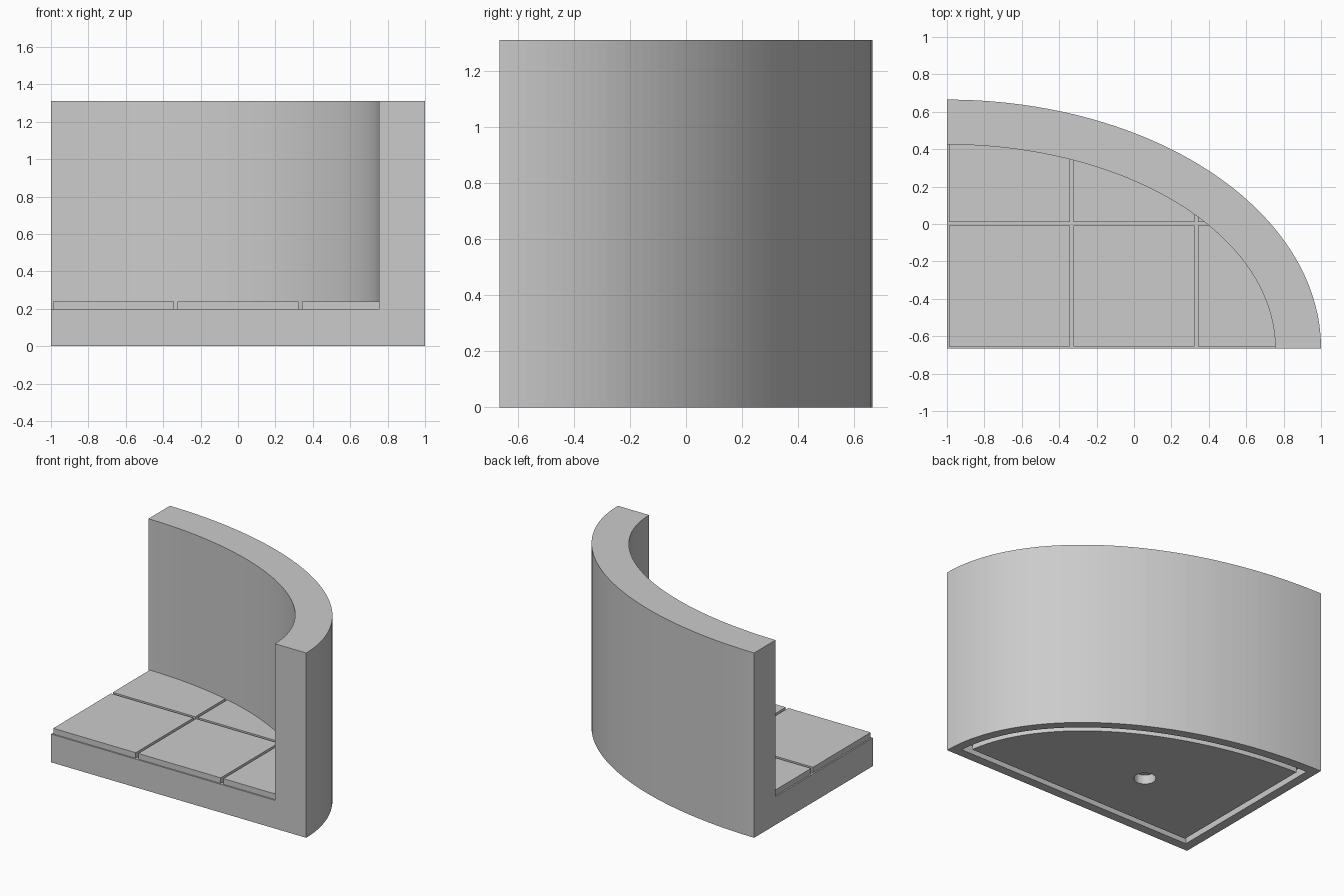
import bpy
import bmesh
from math import asin, acos, sin, cos, pi

if "Cube" in bpy.data.objects:
    bpy.data.objects.remove(bpy.data.objects["Cube"], do_unlink=True)

STEPS = 64
CX, CY = -1.0, -0.665          # centre of the quarter ellipse
OUTER = (2.0, 1.33)
INNER = (1.755, 1.09)
HEIGHT, BASE, TILE_TOP = 1.31, 0.2, 0.24

stone = bpy.data.materials.new("stone grey")
stone.use_nodes = True
grey = (0.6, 0.6, 0.6, 1)
stone.diffuse_color = grey
stone.node_tree.nodes["Principled BSDF"].inputs["Base Color"].default_value = grey


def quarter(radii, inset=0.0):
    """Quarter ellipse outline, with its straight sides and arc moved in by inset."""
    a, b = radii[0] - inset, radii[1] - inset
    start, end = asin(inset / b), acos(inset / a)
    arc = [start + (end - start) * i / STEPS for i in range(STEPS + 1)]
    return [(CX + inset, CY + inset)] + [(CX + a * cos(t), CY + b * sin(t)) for t in arc]


def rectangle(x0, x1, y0, y1):
    return [(x0, y0), (x1, y0), (x1, y1), (x0, y1)]


def prism(name, outline, z0, z1, hole=None):
    """Extruded outline; with a hole of equal point count it becomes a closed ring."""
    bm = bmesh.new()

    def loop(points, z):
        return [bm.verts.new((x, y, z)) for x, y in points]

    def bridge(p, q):
        for i in range(len(p)):
            j = (i + 1) % len(p)
            bm.faces.new((p[i], p[j], q[j], q[i]))

    low, high = loop(outline, z0), loop(outline, z1)
    bridge(low, high)
    if hole:
        in_low, in_high = loop(hole, z0), loop(hole, z1)
        bridge(in_high, in_low)
        bridge(in_low, low)
        bridge(high, in_high)
    else:
        bm.faces.new(low[::-1])
        bm.faces.new(high)
    bmesh.ops.recalc_face_normals(bm, faces=bm.faces)
    mesh = bpy.data.meshes.new(name)
    bm.to_mesh(mesh)
    bm.free()
    mesh.materials.append(stone)
    obj = bpy.data.objects.new(name, mesh)
    bpy.context.collection.objects.link(obj)
    return obj


def boolean(target, cutter, operation):
    mod = target.modifiers.new(operation.lower(), "BOOLEAN")
    mod.operation, mod.solver, mod.object = operation, "EXACT", cutter
    bpy.context.view_layer.objects.active = target
    bpy.ops.object.modifier_apply(modifier=mod.name)
    bpy.data.objects.remove(cutter, do_unlink=True)


# Curved wall and base in one solid
body = prism("wall_and_base", quarter(OUTER), 0, HEIGHT)
room = [(CX - 0.1, CY - 0.1), (CX + INNER[0], CY - 0.1)]
room += quarter(INNER)[1:] + [(CX - 0.1, CY + INNER[1])]
boolean(body, prism("room_cutter", room, BASE, HEIGHT + 0.1), "DIFFERENCE")

# Groove and round socket in the underside
groove = prism("groove_cutter", quarter(OUTER, 0.065), -0.05, 0.06, quarter(OUTER, 0.11))
boolean(body, groove, "DIFFERENCE")
circle = [(-0.2 + 0.07 * cos(2 * pi * i / 32), -0.13 + 0.07 * sin(2 * pi * i / 32))
          for i in range(32)]
boolean(body, prism("socket_cutter", circle, -0.05, 0.065), "DIFFERENCE")

# Floor tiles, trimmed to the inside of the wall
CELL, GAP = 2 / 3, 0.01
trim_radii = (INNER[0] + 0.003, INNER[1] + 0.003)
for row in range(2):
    for col in range(3):
        x, y = CX + col * CELL, CY + row * CELL
        tile = prism(f"floor_tile_{row + 1}_{col + 1}",
                     rectangle(x + GAP, x + CELL - GAP, y + GAP, y + CELL - GAP),
                     BASE - 0.01, TILE_TOP)
        boolean(tile, prism("tile_trim", quarter(trim_radii), 0, 1), "INTERSECT")
